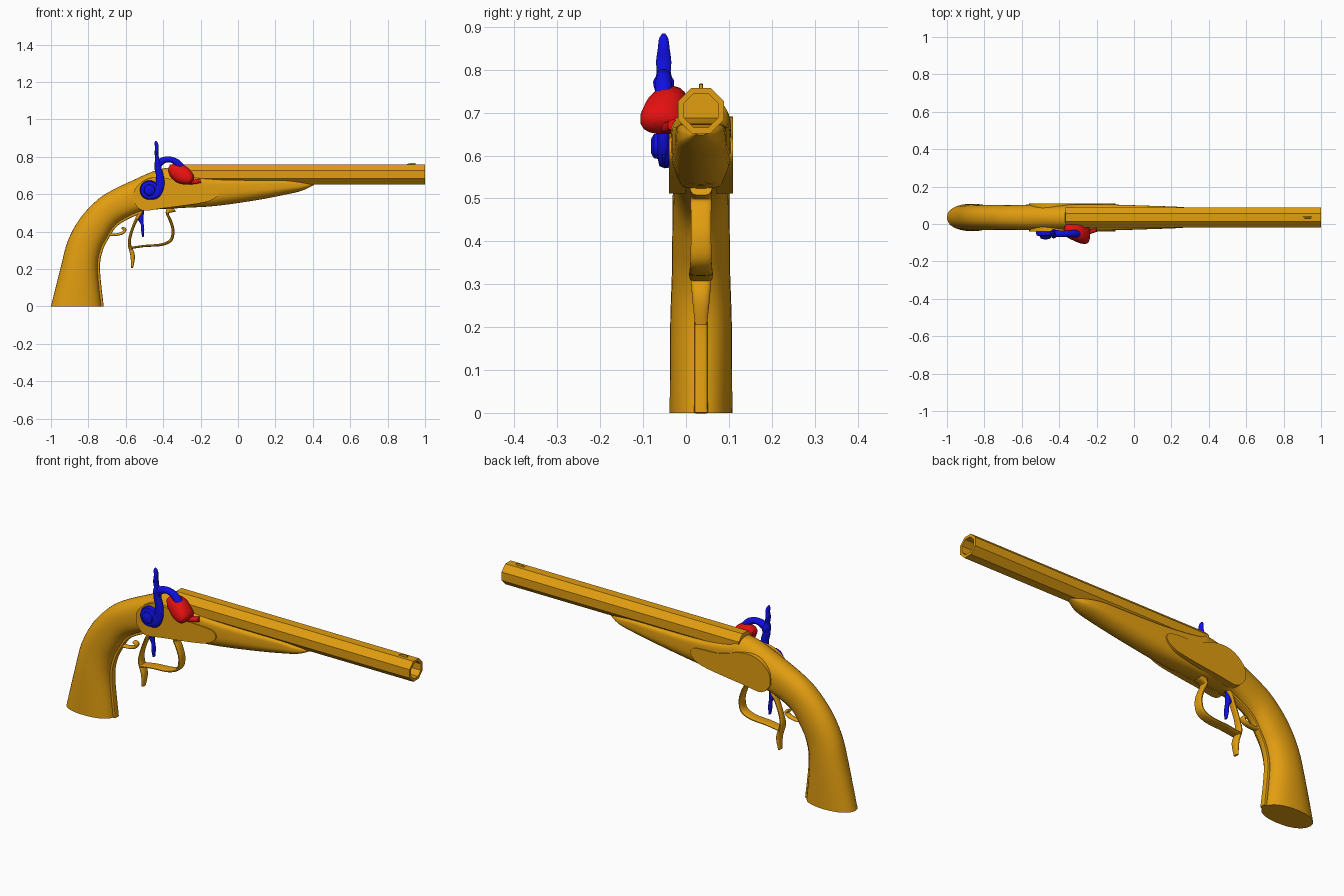
import bpy, bmesh
from math import cos, sin, pi, radians
from mathutils import Vector

if "Cube" in bpy.data.objects:
    bpy.data.objects.remove(bpy.data.objects["Cube"])

MID = 0.035  # y of the centre plane through barrel and stock


def material(name, rgb):
    m = bpy.data.materials.new(name)
    m.use_nodes = True
    m.diffuse_color = (*rgb, 1)
    m.node_tree.nodes["Principled BSDF"].inputs["Base Color"].default_value = (*rgb, 1)
    return m


GOLD = material("amber gold", (0.76, 0.34, 0.005))
BLUE = material("deep blue", (0.005, 0.005, 0.78))
RED = material("bright red", (0.78, 0.005, 0.005))


def finish(name, bm, mat, angle=35):
    bmesh.ops.recalc_face_normals(bm, faces=bm.faces)
    me = bpy.data.meshes.new(name)
    bm.to_mesh(me)
    bm.free()
    me.materials.append(mat)
    ob = bpy.data.objects.new(name, me)
    bpy.context.collection.objects.link(ob)
    bpy.ops.object.select_all(action="DESELECT")
    ob.select_set(True)
    bpy.context.view_layer.objects.active = ob
    bpy.ops.object.shade_smooth_by_angle(angle=radians(angle))
    return ob


def loft(name, rings, mat, angle=35):
    bm = bmesh.new()
    loops = [[bm.verts.new(p) for p in ring] for ring in rings]
    n = len(loops[0])
    for a, b in zip(loops, loops[1:]):
        for i in range(n):
            j = (i + 1) % n
            bm.faces.new((a[i], a[j], b[j], b[i]))
    bm.faces.new(loops[0])
    bm.faces.new(loops[-1])
    return finish(name, bm, mat, angle)


def smooth_rows(rows, steps):
    """Catmull-Rom interpolation of rows of numbers."""
    out = []
    for i in range(len(rows) - 1):
        quad = (rows[max(i - 1, 0)], rows[i], rows[i + 1], rows[min(i + 2, len(rows) - 1)])
        for k in range(steps):
            t = k / steps
            out.append([0.5 * (2 * b + (c - a) * t + (2 * a - 5 * b + 4 * c - d) * t * t
                               + (3 * b - a - 3 * c + d) * t ** 3) for a, b, c, d in zip(*quad)])
    return out + [list(rows[-1])]


def power(v, n):
    return (abs(v) ** (2 / n)) * (1 if v >= 0 else -1)


def sweep(name, rows, mat, n=2.0, sides=16, steps=5):
    """Rows of x, y, z, half thickness, half width along a path in the xz plane."""
    rows = smooth_rows(rows, steps)
    rings = []
    for i, (x, y, z, thick, wide) in enumerate(rows):
        a, b = rows[max(i - 1, 0)], rows[min(i + 1, len(rows) - 1)]
        side = Vector((a[2] - b[2], 0, b[0] - a[0])).normalized()
        angles = [2 * pi * (k + 0.5) / sides for k in range(sides)]
        rings.append([Vector((x, y, z)) + side * thick * power(cos(t), n)
                      + Vector((0, wide * power(sin(t), n), 0)) for t in angles])
    return loft(name, rings, mat)


def lathe(name, profile, axis, centre, sides, mat, angle=35):
    """Profile of (radius, distance along the x or y axis)."""
    rings = []
    for r, d in profile:
        ring = []
        for k in range(sides):
            t = 2 * pi * (k + 0.5) / sides
            off = (d, r * cos(t), r * sin(t)) if axis == "x" else (r * cos(t), d, r * sin(t))
            ring.append(Vector(centre) + Vector(off))
        rings.append(ring)
    return loft(name, rings, mat, angle)


# Stock: top x, z, bottom x, z, half width, upper and lower squareness
stock_rows = [
    (-1.0, 0, -.73, 0, .073, 2.2, 2.2), (-.95, .2, -.75, .2, .072, 2.2, 2.2),
    (-.91, .35, -.735, .3, .068, 2.2, 2.2), (-.845, .47, -.70, .37, .067, 2.2, 2.2),
    (-.755, .567, -.66, .43, .066, 2.2, 2.2), (-.675, .62, -.605, .47, .066, 2.2, 2.4),
    (-.56, .675, -.52, .508, .069, 2.2, 3), (-.445, .725, -.42, .52, .071, 2.2, 3.5),
    (-.36, .74, -.35, .523, .071, 2.5, 3.5), (-.31, .705, -.29, .527, .071, 5, 3),
    (-.12, .68, -.12, .537, .069, 6, 2.3), (.1, .675, .1, .568, .062, 6, 2),
    (.25, .674, .25, .597, .056, 6, 2), (.34, .664, .34, .618, .043, 4, 2),
    (.405, .654, .405, .648, .012, 2, 2)]
rings = []
for xt, zt, xb, zb, w, n_up, n_low in smooth_rows(stock_rows, 4):
    mid = Vector(((xt + xb) / 2, MID, (zt + zb) / 2))
    half = Vector(((xt - xb) / 2, 0, (zt - zb) / 2))
    ring = []
    for k in range(32):
        t = 2 * pi * k / 32
        n = n_up if sin(t) > 0 else n_low
        ring.append(mid + half * power(sin(t), n) + Vector((0, w * power(cos(t), n), 0)))
    rings.append(ring)
loft("stock", rings, GOLD, 40)

# Octagonal barrel with open bore, and front sight
R, BORE = .0575, .043
lathe("barrel", [(.03, -.37), (R, -.365), (R, 1), (BORE, 1), (BORE, -.2)],
      "x", (0, MID, .705), 8, GOLD, 20)
sweep("front_sight", [(.905, MID, .757, .004, .004), (.93, MID, .759, .009, .005),
                      (.95, MID, .759, .007, .004)], GOLD, n=4, steps=2)

# Flat side panels, one on each flank
outline = smooth_rows([
    (-.56, .56), (-.555, .62), (-.51, .668), (-.45, .69), (-.38, .685), (-.32, .665),
    (-.25, .648), (-.13, .64), (-.1, .61), (-.13, .575), (-.2, .552), (-.4, .525),
    (-.51, .513), (-.56, .56)], 4)[:-1]
for side, name in ((-1, "right_lock_plate"), (1, "left_lock_plate")):
    loft(name, [[Vector((x, MID + side * d, z)) for x, z in outline]
                for d in (.035, .0745)], GOLD)

# Trigger guard: bow, rear post with finger tail, small curl and grip strap
sweep("guard_bow", [
    (-.35, MID, .53, .03, .026), (-.378, MID, .50, .009, .025), (-.362, MID, .46, .008, .024),
    (-.348, MID, .41, .008, .024), (-.358, MID, .355, .008, .025), (-.41, MID, .33, .007, .027),
    (-.5, MID, .323, .006, .028), (-.575, MID, .312, .006, .026)], GOLD, n=3)
sweep("guard_rear_post", [
    (-.515, MID, .515, .012, .022), (-.55, MID, .45, .008, .018), (-.575, MID, .38, .008, .018),
    (-.58, MID, .33, .009, .024), (-.563, MID, .27, .012, .021), (-.567, MID, .205, .006, .014)],
    GOLD, n=2.5)
sweep("guard_curl", [
    (-.69, MID, .385, .008, .014), (-.655, MID, .383, .007, .014), (-.617, MID, .393, .008, .014),
    (-.605, MID, .412, .008, .014), (-.622, MID, .42, .006, .014)], GOLD, n=2.5)
sweep("grip_strap", [
    (-.727, MID, 0, .009, .016), (-.747, MID, .2, .009, .015), (-.732, MID, .3, .009, .015),
    (-.698, MID, .37, .009, .015), (-.658, MID, .43, .009, .016), (-.60, MID, .47, .009, .018),
    (-.515, MID, .507, .007, .02)], GOLD, n=4)

# Trigger
sweep("trigger", [
    (-.52, MID, .52, .02, .01), (-.522, MID, .475, .017, .012), (-.512, MID, .44, .008, .012),
    (-.51, MID, .41, .009, .014), (-.508, MID, .372, .004, .009)], BLUE)

# Hammer: pivot boss, curved neck and striking head, thumb spur
HY = -.052
lathe("hammer_pivot", [(.05, -.036), (.052, -.05), (.047, -.062), (.03, -.066), (.028, -.075),
                       (.018, -.081), (.004, -.082)], "y", (-.473, 0, .622), 24, BLUE)
sweep("hammer_neck", [
    (-.475, HY, .592, .02, .012), (-.44, HY, .602, .026, .014), (-.418, HY, .645, .024, .015),
    (-.418, HY, .70, .021, .016), (-.428, HY, .745, .019, .018), (-.41, HY, .775, .019, .019),
    (-.37, HY, .786, .016, .018), (-.33, HY, .772, .018, .019), (-.303, HY, .74, .022, .022)],
    BLUE)
sweep("hammer_spur", [
    (-.425, HY, .75, .022, .02), (-.43, HY, .772, .016, .025), (-.432, HY, .79, .011, .017),
    (-.436, HY, .82, .010, .018), (-.434, HY, .85, .010, .014), (-.438, HY, .872, .009, .011),
    (-.441, HY, .884, .003, .004)], BLUE)

# Bolster beside the breech, with a pointed fence in front
sweep("bolster", [
    (-.372, -.035, .735, .012, .022), (-.352, -.036, .73, .035, .037), (-.31, -.044, .71, .05, .049),
    (-.275, -.054, .69, .043, .052), (-.252, -.056, .676, .03, .047), (-.243, -.052, .67, .014, .03)],
    RED, n=2.3)
sweep("bolster_fence", [
    (-.28, -.035, .667, .016, .03), (-.24, -.033, .666, .013, .022), (-.2, -.03, .672, .012, .012)],
    RED, n=3)
